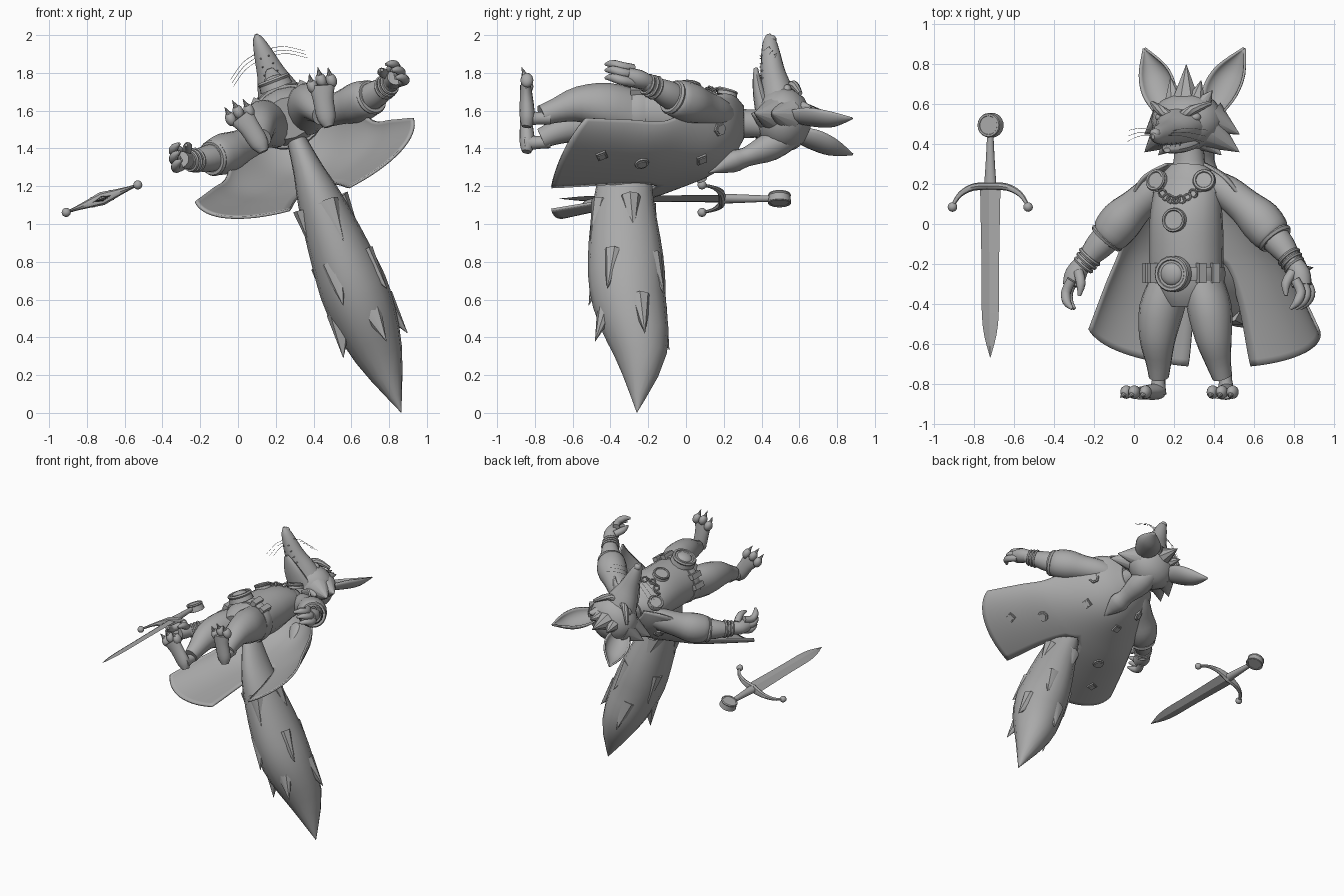
import bpy, bmesh, math
from mathutils import Vector, Matrix

if "Cube" in bpy.data.objects:
    bpy.data.objects.remove(bpy.data.objects["Cube"])

# Body frame: x = sideways, y = towards the head, z = facing; tilted about y
FRAME = Matrix.Translation((0.262, 0, 1.57)) @ Matrix.Rotation(math.radians(-21), 4, 'Y')
grey = bpy.data.materials.new("plain_grey")
grey.diffuse_color = (0.4, 0.4, 0.4, 1)
grey.use_nodes = True
grey.node_tree.nodes["Principled BSDF"].inputs["Base Color"].default_value = grey.diffuse_color


def finish(bm, name, mirror=False, thick=0, angle=40):
    bmesh.ops.recalc_face_normals(bm, faces=bm.faces)
    me = bpy.data.meshes.new(name)
    bm.to_mesh(me)
    bm.free()
    ob = bpy.data.objects.new(name, me)
    bpy.context.collection.objects.link(ob)
    me.materials.append(grey)
    ob.matrix_world = FRAME
    bpy.ops.object.select_all(action='DESELECT')
    ob.select_set(True)
    bpy.context.view_layer.objects.active = ob
    bpy.ops.object.shade_smooth_by_angle(angle=math.radians(angle))
    if mirror:
        ob.modifiers.new("mirror", 'MIRROR').use_clip = True
    if thick:
        so = ob.modifiers.new("thickness", 'SOLIDIFY')
        so.thickness, so.offset = thick, 0


def spline(rows, s):
    # Catmull-Rom through rows of numbers, s in 0..1
    n = len(rows) - 1
    i = min(int(s * n), n - 1)
    t = s * n - i
    p = [rows[min(max(i + k, 0), n)] for k in (-1, 0, 1, 2)]
    return [0.5 * (2 * b + (c - a) * t + (2 * a - 5 * b + 4 * c - d) * t * t
                   + (3 * b - a - 3 * c + d) * t ** 3) for a, b, c, d in zip(*p)]


def skin(bm, rings, wrap=True):
    for r0, r1 in zip(rings, rings[1:]):
        n = len(r0)
        for j in range(n if wrap else n - 1):
            k = (j + 1) % n
            bm.faces.new((r0[j], r0[k], r1[k], r1[j]))


def loft(bm, rows, sides=16, sub=3):
    # rows: x, y, z, sideways radius, other radius
    rows = [tuple(r) + (r[3],) if len(r) == 4 else tuple(r) for r in rows]
    n = (len(rows) - 1) * sub
    pts = [spline(rows, i / n) for i in range(n + 1)]
    rings = []
    for i, p in enumerate(pts):
        t = (Vector(pts[min(i + 1, n)][:3]) - Vector(pts[max(i - 1, 0)][:3])).normalized()
        a = (Vector((1, 0, 0)) - t * t.x).normalized()
        b = t.cross(a)
        ra, rb = max(p[3], .001), max(p[4], .001)
        angs = [2 * math.pi * j / sides for j in range(sides)]
        rings.append([bm.verts.new(Vector(p[:3]) + a * ra * math.cos(q) + b * rb * math.sin(q)) for q in angs])
    skin(bm, rings)
    bm.faces.new(rings[0])
    bm.faces.new(rings[-1])


def spike(bm, p, q, r, r2=None, sides=8):
    loft(bm, [(*p, r, r2 or r), (*q, .001, .001)], sides, 1)


def ball(bm, c, r):
    bmesh.ops.create_uvsphere(bm, u_segments=16, v_segments=10, radius=1,
                              matrix=Matrix.Translation(c) @ Matrix.Diagonal((*r, 1)))


def turn(c, axis):
    return Matrix.Translation(c) @ Vector(axis).to_track_quat('Z', 'Y').to_matrix().to_4x4()


def disc(bm, c, axis, r, h, seg=24):
    bmesh.ops.create_cone(bm, cap_ends=True, segments=seg, radius1=r, radius2=r * .9, depth=h, matrix=turn(c, axis))


def torus(bm, c, axis, R, r, n=20):
    m = turn(c, axis)
    rings = []
    for i in range(n):
        a = 2 * math.pi * i / n
        rings.append([bm.verts.new(m @ Vector(((R + r * math.cos(b)) * math.cos(a),
                      (R + r * math.cos(b)) * math.sin(a), r * math.sin(b))))
                      for b in [k * math.pi / 3 for k in range(6)]])
    skin(bm, rings + rings[:1])


def part(name, *rows, mirror=False, sides=16):
    bm = bmesh.new()
    loft(bm, rows, sides)
    finish(bm, name, mirror)


# Torso, limbs and tail
part("torso", (0, -.4, -.01, .13, .11), (0, -.3, 0, .185, .15), (0, -.1, 0, .19, .165), (0, .05, 0, .185, .155),
     (0, .18, -.02, .165, .12), (0, .27, -.04, .09, .08), (0, .42, -.04, .07, .075))
part("leg", (.09, -.3, -.01, .10, .13), (.13, -.43, .01, .11, .125), (.15, -.57, .01, .092, .095),
     (.16, -.69, -.03, .065, .065), (.17, -.765, -.06, .05, .055), mirror=True)
part("ankle", (.175, -.72, -.075, .036), (.18, -.79, -.08, .034), (.185, -.85, -.08, .045), mirror=True)
part("sleeve", (.10, .23, -.04, .05, .06), (.19, .17, -.05, .08), (.29, .09, -.06, .09), (.37, .02, -.065, .108),
     (.43, -.05, -.065, .10), (.455, -.075, -.065, .075), mirror=True)
part("forearm", (.43, -.05, -.065, .075), (.49, -.11, -.055, .07), (.55, -.18, -.04, .05), (.58, -.22, -.03, .045),
     mirror=True)
part("tail", (0, -.27, -.12, .05, .08), (0, -.31, -.3, .08, .13), (0, -.33, -.48, .12, .16), (0, -.32, -.8, .165, .20),
     (0, -.30, -1.05, .18, .195), (0, -.24, -1.35, .13, .14), (0, -.26, -1.68, .001, .001))
bm = bmesh.new()
for i, (w, c, ra, rb) in enumerate([(-.5, -.33, .125, .165), (-.82, -.315, .165, .2), (-1.08, -.285, .172, .185)]):
    for k in range(4):
        a = k * math.pi / 2 + i * .8 + .3
        p = Vector((ra * .72 * math.cos(a), c + rb * .72 * math.sin(a), w))
        q = Vector((ra * 1.12 * math.cos(a), c + rb * 1.12 * math.sin(a), w - .22))
        spike(bm, p, q, .07, .06)
finish(bm, "tail_fur_tufts")

# Feet with toes and claws
bm = bmesh.new()
loft(bm, [(.185, -.845, -.13, .025, .025), (.19, -.84, -.08, .05, .04), (.21, -.845, .02, .055, .035),
          (.23, -.85, .09, .07, .028)])
for x, z in ((.18, .10), (.235, .115), (.285, .095)):
    ball(bm, (x, -.842, z), (.029, .034, .04))
    spike(bm, (x, -.85, z + .02), (x + .008, -.87, z + .07), .018)
finish(bm, "foot", True)

# Hands with curled fingers
bm = bmesh.new()
loft(bm, [(.565, -.19, -.03, .04), (.60, -.25, -.02, .055, .05), (.615, -.31, -.01, .05, .045)])
for x, z in ((.65, -.045), (.645, 0), (.63, .04)):
    loft(bm, [(x - .03, -.28, z, .025), (x, -.34, z, .025), (x - .012, -.39, z + .02, .022),
              (x - .045, -.425, z + .03, .008)], 10)
loft(bm, [(.575, -.24, .01, .025), (.55, -.30, .04, .024), (.555, -.36, .05, .008)], 10)
finish(bm, "hand", True)

# Cuffs and bracelets
bm = bmesh.new()
for x, y, z, R, r in ((.45, -.07, -.065, .08, .016), (.535, -.165, -.043, .057, .01), (.55, -.185, -.04, .054, .01),
                      (.565, -.205, -.036, .05, .01)):
    torus(bm, (x, y, z), (.65, -.75, .1), R, r)
finish(bm, "bracelets", True)

# Head with snout, jaw and cheeks
bm = bmesh.new()
ball(bm, (0, .515, -.02), (.185, .15, .17))
loft(bm, [(0, .50, .04, .14, .11), (0, .48, .15, .11, .085), (0, .46, .25, .075, .066), (0, .448, .36, .05, .05),
          (0, .442, .43, .03, .034), (0, .437, .465, .008, .012)])
finish(bm, "head")
part("jaw", (0, .42, .0, .10, .05), (0, .39, .12, .078, .035), (0, .375, .21, .05, .022), (0, .37, .27, .018, .012))
bm = bmesh.new()
ball(bm, (0, .455, .435), (.027, .024, .025))
finish(bm, "nose")
bm = bmesh.new()
for k in range(4):
    z, x = .2 + k * .045, .045 - k * .007
    spike(bm, (x, .425, z), (x - .004, .388, z), .01, sides=6)
finish(bm, "teeth", True)
bm = bmesh.new()
ball(bm, (.085, .535, .115), (.036, .025, .03))
loft(bm, [(.02, .54, .15, .018), (.085, .57, .145, .025), (.155, .605, .07, .012)], 8)
finish(bm, "eye_and_brow", True)
bm = bmesh.new()
for p, q, r in (((.10, .47, -.03), (.255, .36, -.08), .10), ((.12, .53, -.04), (.255, .45, -.08), .09),
                ((.07, .43, -.04), (.17, .345, -.05), .07)):
    spike(bm, p, q, r, sides=12)
finish(bm, "cheek_fur", True)
bm = bmesh.new()
for x, y, r in ((0, .8, .085), (-.085, .735, .07), (.08, .72, .07), (.14, .67, .06)):
    spike(bm, (x * .6, .59, .01), (x, y, .0), r)
finish(bm, "hair_tuft")
part("ponytail", (0, .58, -.1, .06), (0, .45, -.17, .085, .075), (0, .32, -.23, .06, .05), (0, .24, -.26, .07, .055),
     (0, .12, -.32, .003, .003))
bm = bmesh.new()
for k in range(3):
    loft(bm, [(.035, .445 + k * .008, .37 - k * .02, .0015), (.12, .44 + k * .02, .35 - k * .02, .0012),
              (.21, .41 + k * .03, .29 - k * .02, .001)], 4)
finish(bm, "whiskers", True)

# Cupped ears
EAR = [(.13, .58, -.05, .06, .05), (.165, .67, -.06, .09, .07), (.21, .77, -.09, .075, .06), (.268, .88, -.13, .003, .003)]
bm = bmesh.new()
rings = []
for i in range(13):
    x, y, z, w, d = spline(EAR, i / 12)
    rings.append([bm.verts.new((x + w * math.sin(a) * .93, y - w * math.sin(a) * .3, z - d * math.cos(a) + .02))
                  for a in [math.radians(-85 + 17 * j) for j in range(11)]])
skin(bm, rings, False)
finish(bm, "ear", True, .012)

# Cape, slit at the back for the tail (rows: height, half width, front edge, back, hem drop)
CAPE = [(.30, .10, .02, -.12, 0), (.23, .22, .04, -.23, 0), (.1, .31, -.02, -.32, 0), (-.1, .41, -.18, -.39, .05),
        (-.3, .51, -.215, -.435, .11), (-.53, .615, -.245, -.475, .19)]


def cape_point(s, t):
    y, hw, wf, wb, drop = spline(CAPE, s)
    slit = min(.17, max(0, (s - .6) * 2.2) ** .5 * .18)
    a0 = math.asin(slit / hw)
    a = a0 + (math.pi / 2 - a0) * t
    return Vector((hw * math.sin(a), y - drop * math.cos(a), wf + (wb - wf) * math.cos(a)))


bm = bmesh.new()
skin(bm, [[bm.verts.new(cape_point(i / 30, j / 16)) for j in range(17)] for i in range(31)], False)
finish(bm, "cape", True, .014)
bm = bmesh.new()
for s, t, seg in ((.3, .6, 6), (.42, .3, 4), (.68, .35, 24), (.85, .45, 4)):
    p = cape_point(s, t)
    n = (cape_point(s + .02, t) - p).cross(cape_point(s, t + .02) - p).normalized()
    n *= -1 if n.z > 0 else 1
    disc(bm, p + n * .008, n, .04, .014, seg)
    disc(bm, p + n * .015, n, .028, .01, seg)
finish(bm, "cape_studs", True)

# Belt, buckle, pouches
bm = bmesh.new()
loft(bm, [(0, -.285, 0, .195, .165), (0, -.25, 0, .2, .172), (0, -.215, 0, .195, .172)], 24)
finish(bm, "belt")
bm = bmesh.new()
disc(bm, (0, -.25, .185), (0, 0, 1), .09, .05)
torus(bm, (0, -.25, .205), (0, 0, 1), .078, .013)
ball(bm, (0, -.25, .2), (.06, .06, .03))
finish(bm, "buckle")
bm = bmesh.new()
for x, z in ((.13, .13), (.18, .07)):
    bmesh.ops.create_cube(bm, size=1, matrix=Matrix.Translation((x, -.245, z)) @ Matrix.Rotation(.8, 4, 'Y')
                          @ Matrix.Diagonal((.04, .1, .04, 1)))
finish(bm, "belt_loops", True)

# Medallion, clasps and chain
bm = bmesh.new()
disc(bm, (0, .02, .165), (0, .1, 1), .06, .025)
torus(bm, (0, .02, .178), (0, .1, 1), .054, .008)
finish(bm, "medallion")
bm = bmesh.new()
disc(bm, (.13, .22, .08), (.25, .3, 1), .055, .03)
torus(bm, (.13, .22, .093), (.25, .3, 1), .047, .01)
finish(bm, "cape_clasps", True)
bm = bmesh.new()
for k in range(9):
    a = (k - 4) / 4
    torus(bm, (.11 * a, .12 + .06 * a * a, .145 - .05 * a * a), (0, .6 * (-1) ** k + .2, 1), .02, .006, 10)
finish(bm, "chain")
part("shawl", (0, .15, -.02, .185, .115), (0, .22, -.03, .16, .11), (0, .29, -.04, .095, .09))

# Sword lying beside the figure
SX, SZ = -1.073, -.055
bm = bmesh.new()
loft(bm, [(SX, .2, SZ, .055, .016), (SX, -.2, SZ, .047, .014), (SX, -.5, SZ, .042, .012), (SX, -.67, SZ, .001, .001)],
     4, 4)
finish(bm, "sword_blade", angle=15)
bm = bmesh.new()
for m in (-1, 1):
    loft(bm, [(SX, .19, SZ, .02, .036), (SX + m * .09, .185, SZ, .018, .02), (SX + m * .16, .15, SZ, .014, .01),
              (SX + m * .2, .095, SZ, .009, .008)], 8)
    ball(bm, (SX + m * .203, .085, SZ), (.024, .024, .024))
finish(bm, "sword_guard")
bm = bmesh.new()
loft(bm, [(SX, .18, SZ, .034, .026), (SX, .3, SZ, .024, .022), (SX, .45, SZ, .016, .016)], 12)
disc(bm, (SX, .495, SZ), (0, 0, 1), .062, .05)
for m in (-1, 1):
    torus(bm, (SX, .495, SZ + m * .02), (0, 0, 1), .052, .009)
finish(bm, "sword_grip_and_pommel")
